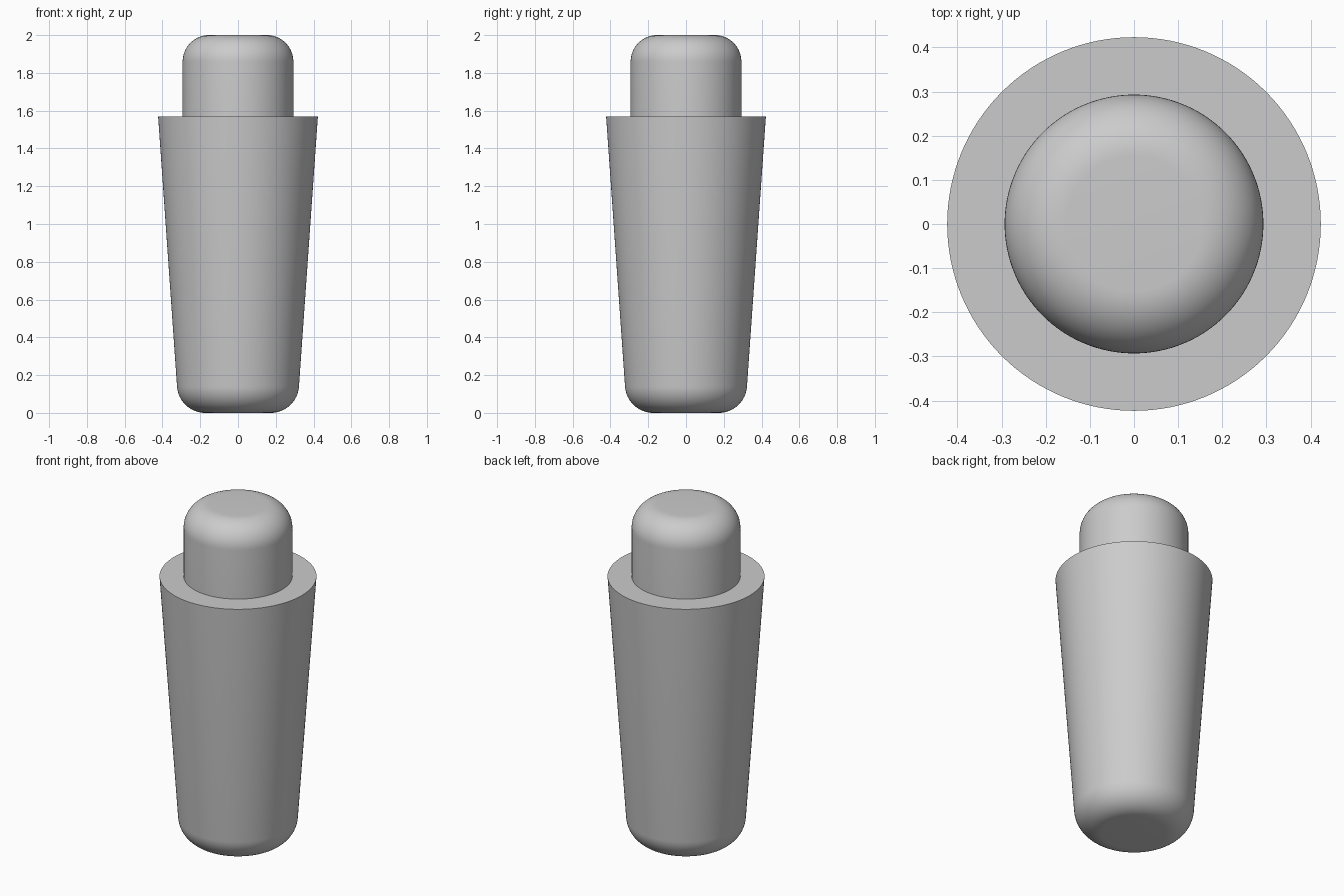
import bpy, bmesh
from math import sin, cos, radians, atan

old = bpy.data.objects.get("Cube")
if old:
    bpy.data.objects.remove(old)

SEGMENTS = 128
SHOULDER_Z, TOP_Z = 1.57, 2.0
BASE_R, SHOULDER_R, STEM_R = 0.313, 0.423, 0.293
BASE_ROUND, STEM_ROUND = 0.15, 0.14

grey = bpy.data.materials.new("plain grey")
grey.use_nodes = True
grey.diffuse_color = (0.6, 0.6, 0.6, 1)
grey.node_tree.nodes["Principled BSDF"].inputs["Base Color"].default_value = grey.diffuse_color


def arc(cx, cz, r, start, end, steps=16):
    """Points of a rounded corner, angles in degrees."""
    angles = [radians(start + (end - start) * i / steps) for i in range(steps + 1)]
    return [(cx + r * cos(a), cz + r * sin(a)) for a in angles]


def lathe(name, profile):
    """Turn a (radius, height) profile around the z axis."""
    bm = bmesh.new()
    verts = [bm.verts.new((r, 0, z)) for r, z in profile]
    edges = [bm.edges.new(pair) for pair in zip(verts, verts[1:])]
    bmesh.ops.spin(bm, geom=verts + edges, cent=(0, 0, 0), axis=(0, 0, 1),
                   angle=radians(360), steps=SEGMENTS, use_merge=False)
    bmesh.ops.remove_doubles(bm, verts=bm.verts, dist=0.0001)
    bmesh.ops.recalc_face_normals(bm, faces=bm.faces)
    mesh = bpy.data.meshes.new(name)
    bm.to_mesh(mesh)
    bm.free()
    mesh.materials.append(grey)
    obj = bpy.data.objects.new(name, mesh)
    bpy.context.collection.objects.link(obj)
    bpy.ops.object.select_all(action="DESELECT")
    obj.select_set(True)
    bpy.context.view_layer.objects.active = obj
    bpy.ops.object.shade_smooth_by_angle(angle=radians(30))


# Tapered body: rounded base, slanted wall, flat shoulder
slope = (SHOULDER_R - BASE_R) / SHOULDER_Z
tilt = atan(slope)
round_x = BASE_R + slope * BASE_ROUND - BASE_ROUND / cos(tilt)
base = arc(round_x, BASE_ROUND, BASE_ROUND, -90, -tilt * 180 / radians(180))
lathe("tapered_body", [(0, 0)] + base + [(SHOULDER_R, SHOULDER_Z), (0, SHOULDER_Z)])

# Round stem on the shoulder with a softened top edge
crown = arc(STEM_R - STEM_ROUND, TOP_Z - STEM_ROUND, STEM_ROUND, 0, 90)
lathe("round_stem", [(0, SHOULDER_Z - 0.02), (STEM_R, SHOULDER_Z - 0.02)] + crown + [(0, TOP_Z)])
